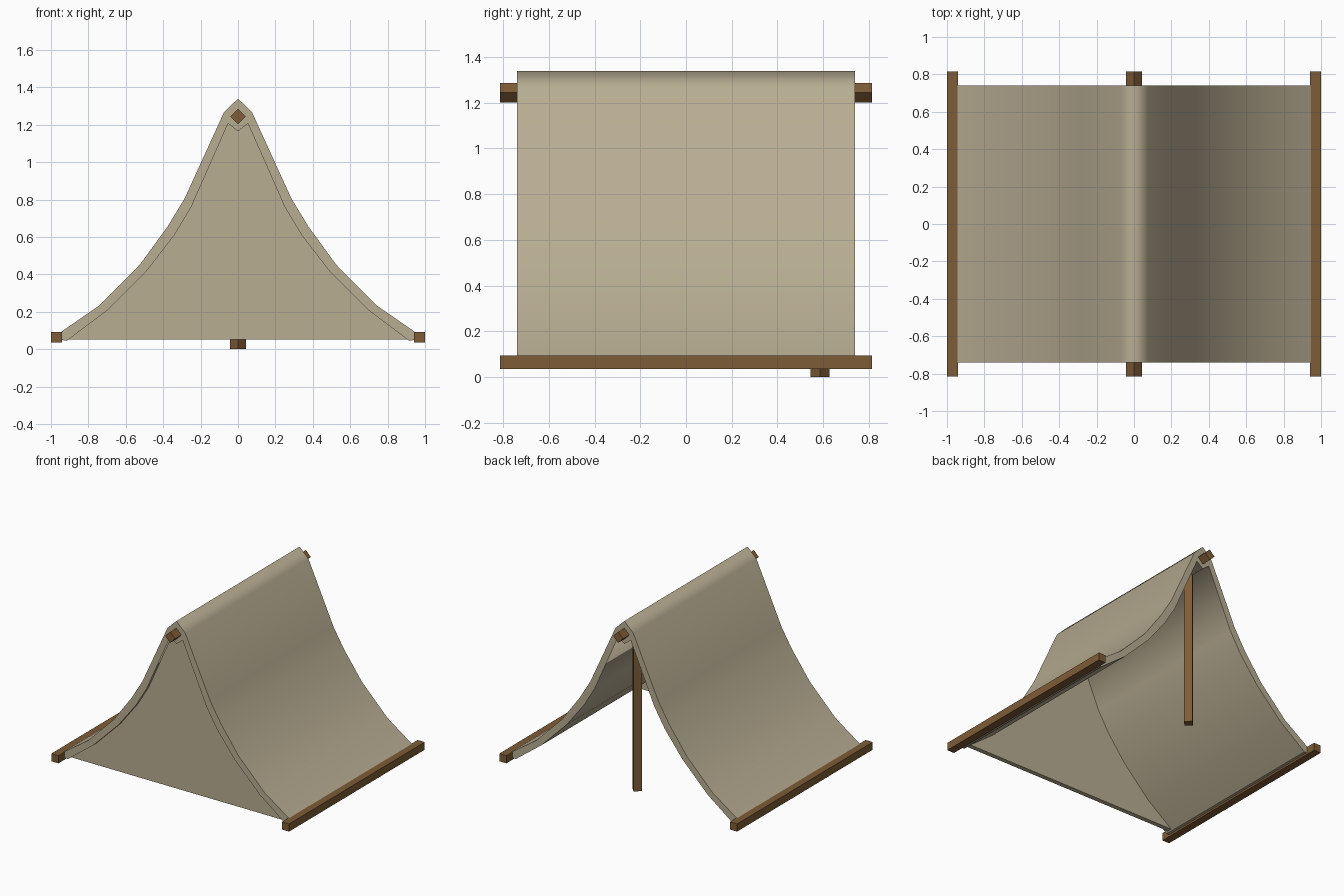
import bpy
import math

cube = bpy.data.objects.get("Cube")
if cube:
    bpy.data.objects.remove(cube, do_unlink=True)


def material(name, colour):
    mat = bpy.data.materials.new(name)
    mat.use_nodes = True
    mat.diffuse_color = colour
    mat.node_tree.nodes["Principled BSDF"].inputs["Base Color"].default_value = colour
    return mat


canvas = material("canvas", (0.48, 0.42, 0.29, 1))
wood = material("wood", (0.21, 0.107, 0.038, 1))


def extrude_outline(name, outline, y0, y1, mat):
    """Extrude a closed x/z outline (clockwise from the front) along y."""
    n = len(outline)
    verts = [(x, y, z) for y in (y0, y1) for x, z in outline]
    faces = [list(range(n))[::-1], list(range(n, 2 * n))]
    faces += [(i, (i + 1) % n, n + (i + 1) % n, n + i) for i in range(n)]
    mesh = bpy.data.meshes.new(name)
    mesh.from_pydata(verts, [], faces)
    mesh.materials.append(mat)
    obj = bpy.data.objects.new(name, mesh)
    bpy.context.collection.objects.link(obj)
    return obj


def beam(name, location, size, rotation=(0, 0, 0)):
    bpy.ops.mesh.primitive_cube_add(size=1, location=location, rotation=rotation)
    obj = bpy.context.object
    obj.name = name
    obj.scale = size
    obj.data.materials.append(wood)
    return obj


def mirrored(half):
    """Full left-to-right profile from a half starting at the ridge."""
    return [(-x, z) for x, z in half[:0:-1]] + half


# Sagging cloth: outer and inner skins
outer = mirrored([(0, 1.34), (0.075, 1.267), (0.285, 0.807), (0.375, 0.658),
                  (0.525, 0.452), (0.74, 0.235), (0.945, 0.093)])
inner = mirrored([(0, 1.165), (0.053, 1.207), (0.25, 0.76), (0.34, 0.61),
                  (0.487, 0.42), (0.70, 0.207), (0.915, 0.045)])
foot = [(0.945, 0.05)]
outline = outer + foot + inner[::-1] + [(-x, z) for x, z in foot]
cover = extrude_outline("tent_cover", outline, -0.74, 0.74, canvas)
for face in cover.data.polygons:
    face.use_smooth = abs(face.normal.y) < 0.5 and face.center.z > 0.08

# Closed front wall, set slightly back inside the cloth
wall = [p for p in inner if p[1] > 0.1]
wall = [(-0.905, 0.053)] + wall + [(0.905, 0.053)]
extrude_outline("front_wall", wall, -0.715, -0.68, canvas)

# Timber frame
for side, sign in (("left", 1), ("right", -1)):
    beam(side + "_ground_beam", (sign * 0.97, 0, 0.064), (0.06, 1.63, 0.058))
beam("ridge_beam", (0, 0, 1.244), (0.059, 1.63, 0.059), (0, math.pi / 4, 0))
beam("rear_post", (0, 0.586, 0.61), (0.059, 0.059, 1.22), (0, 0, math.pi / 4))
